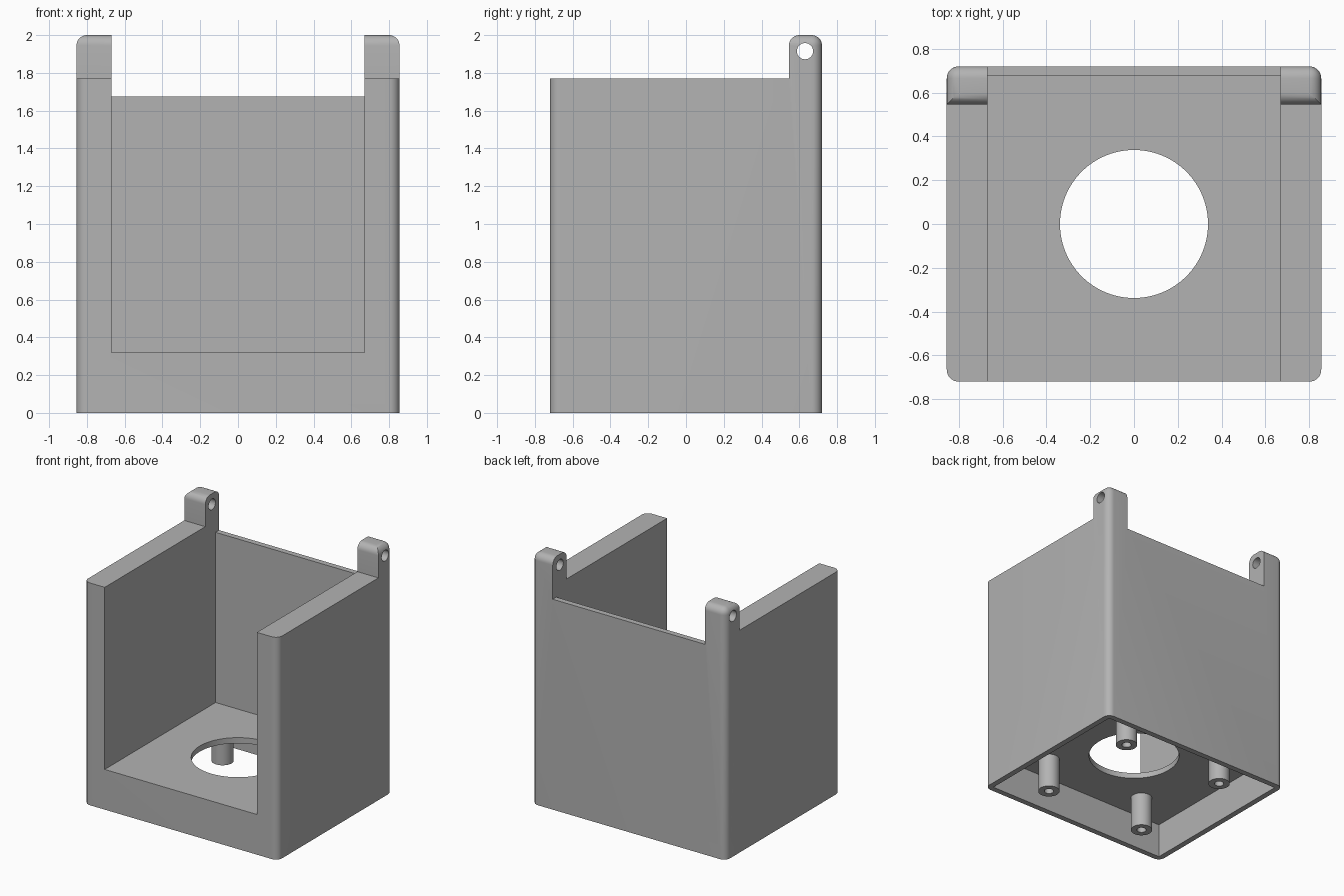
import bpy
import bmesh

cube = bpy.data.objects.get("Cube")
if cube:
    bpy.data.objects.remove(cube, do_unlink=True)

HALF_X, HALF_Y, TOP = 0.855, 0.72, 2.0
SIDE_TOP, BACK_TOP, FLOOR = 1.77, 1.675, 0.32
INNER_X, LUG_FRONT = 0.67, 0.545
WALL, ROUND, POST = 0.045, 0.055, 0.453

gray = bpy.data.materials.new("plain gray")
gray.use_nodes = True
gray.diffuse_color = (0.45, 0.45, 0.45, 1)
gray.node_tree.nodes["Principled BSDF"].inputs["Base Color"].default_value = (0.45, 0.45, 0.45, 1)


def box(name, low, high):
    bpy.ops.mesh.primitive_cube_add(size=1, location=[(a + b) / 2 for a, b in zip(low, high)])
    ob = bpy.context.object
    ob.name = name
    ob.scale = [b - a for a, b in zip(low, high)]
    return ob


def cylinder(name, radius, depth, location, rotation=(0, 0, 0), sides=48):
    bpy.ops.mesh.primitive_cylinder_add(vertices=sides, radius=radius, depth=depth,
                                        location=location, rotation=rotation)
    bpy.context.object.name = name
    return bpy.context.object


def combine(target, tool, operation="DIFFERENCE"):
    tool.hide_render = True
    mod = target.modifiers.new("combine", "BOOLEAN")
    mod.operation, mod.solver, mod.object = operation, "EXACT", tool
    bpy.context.view_layer.objects.active = target
    bpy.ops.object.modifier_apply(modifier=mod.name)
    bpy.data.objects.remove(tool, do_unlink=True)


# Side outline of walls and rear lugs, extruded across the width
outline = [(-HALF_Y, 0), (HALF_Y, 0), (HALF_Y, TOP), (LUG_FRONT, TOP),
           (LUG_FRONT, SIDE_TOP), (-HALF_Y, SIDE_TOP)]
bm = bmesh.new()
face = bm.faces.new([bm.verts.new((-HALF_X, y, z)) for y, z in outline])
extruded = bmesh.ops.extrude_face_region(bm, geom=[face])["geom"]
bmesh.ops.translate(bm, vec=(2 * HALF_X, 0, 0),
                    verts=[v for v in extruded if isinstance(v, bmesh.types.BMVert)])
bmesh.ops.recalc_face_normals(bm, faces=bm.faces)


# Round the upright outer corners and the top of the lugs
def is_rounded(edge):
    a, b = (v.co for v in edge.verts)
    upright = abs(a.z - b.z) > 1
    lug_top = min(a.z, b.z) > TOP - 0.01
    return upright or lug_top


bmesh.ops.bevel(bm, geom=[e for e in bm.edges if is_rounded(e)], offset=ROUND,
                segments=8, profile=0.5, affect="EDGES")
mesh = bpy.data.meshes.new("housing")
bm.to_mesh(mesh)
bm.free()
housing = bpy.data.objects.new("housing", mesh)
bpy.context.collection.objects.link(housing)

# Open bay, lowered back wall and hollow underside
combine(housing, box("bay_cutter", (-INNER_X, -1, FLOOR), (INNER_X, HALF_Y - WALL, 3)))
combine(housing, box("back_cutter", (-INNER_X, 0, BACK_TOP), (INNER_X, 1, 3)))
combine(housing, box("underside_cutter", (WALL - HALF_X, WALL - HALF_Y, -1),
                     (HALF_X - WALL, HALF_Y - WALL, FLOOR - WALL)))

# Round floor opening and pin hole through both lugs
combine(housing, cylinder("floor_cutter", 0.338, 1, (0, 0, FLOOR), sides=96))
combine(housing, cylinder("pin_cutter", 0.043, 3, (0, 0.63, 1.915), (0, 1.570796, 0)))

# Four hollow screw posts under the floor
for x in (-POST, POST):
    for y in (-POST, POST):
        combine(housing, cylinder("screw_post", 0.08, 0.29, (x, y, 0.145)), "UNION")
        combine(housing, cylinder("screw_cutter", 0.035, 0.5, (x, y, 0.01)))

housing.data.materials.clear()
housing.data.materials.append(gray)
for poly in housing.data.polygons:
    poly.material_index = 0
bpy.ops.object.select_all(action="DESELECT")
housing.select_set(True)
bpy.context.view_layer.objects.active = housing
bpy.ops.object.shade_smooth_by_angle(angle=0.5)
